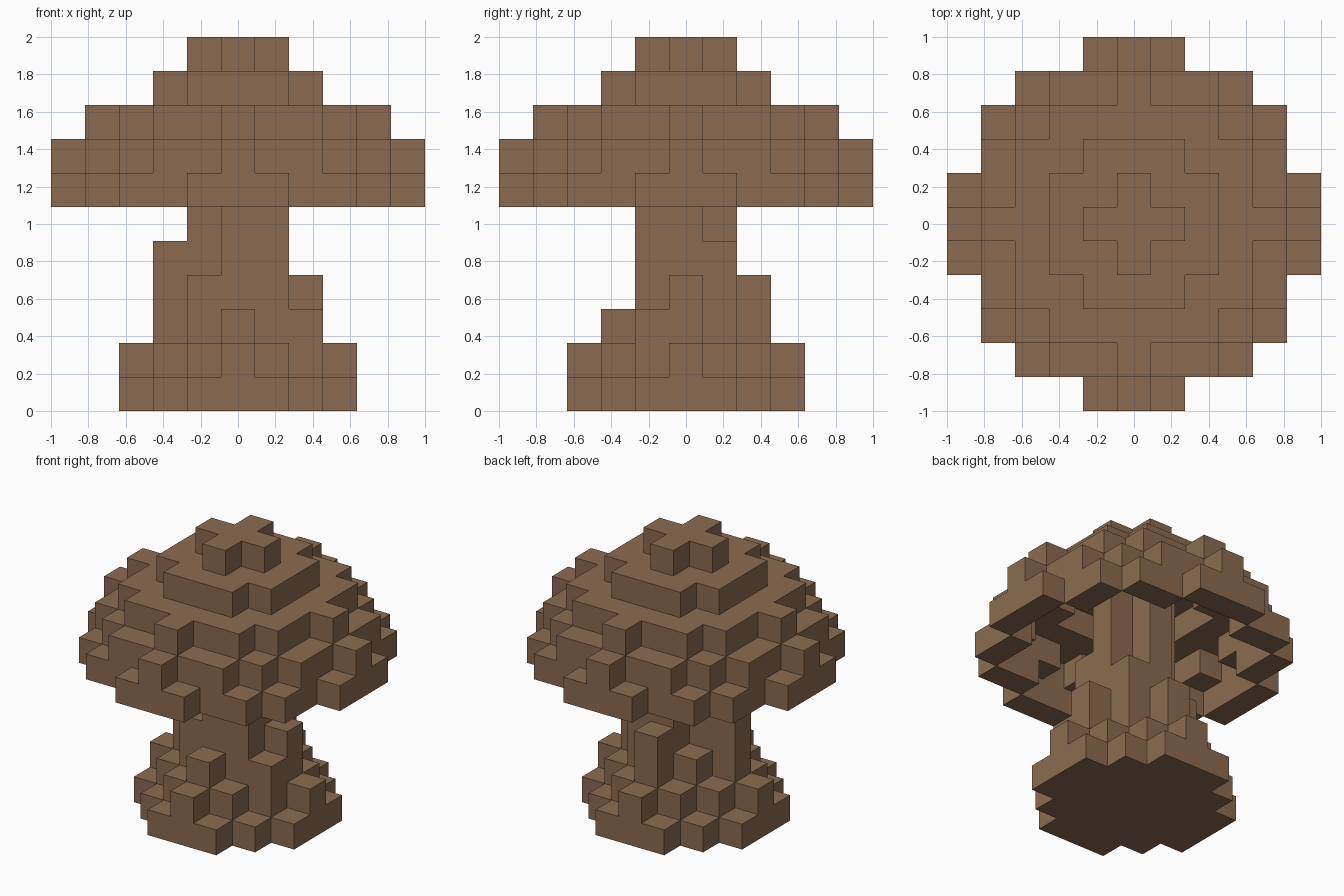
import bpy
import bmesh
from mathutils import Vector

U = 2 / 11  # edge length of one block

cube = bpy.data.objects.get("Cube")
if cube:
    bpy.data.objects.remove(cube, do_unlink=True)

brown = bpy.data.materials.new("mushroom brown")
brown.use_nodes = True
colour = (0.26, 0.148, 0.08, 1)
brown.diffuse_color = colour
bsdf = brown.node_tree.nodes["Principled BSDF"]
bsdf.inputs["Base Color"].default_value = colour
bsdf.inputs["Roughness"].default_value = 0.9


def disc(r2, tip=0):
    """Flat disc of cells within a squared radius, plus four tip cells."""
    span = range(-6, 7)
    cells = {(x, y) for x in span for y in span if x * x + y * y <= r2}
    if tip:
        cells |= {(tip, 0), (-tip, 0), (0, tip), (0, -tip)}
    return cells


def layer(cells, z):
    return {(x, y, z) for x, y in cells}


def column(x, y, top):
    return {(x, y, z) for z in range(top + 1)}


# Base: two stepped discs
base = layer(disc(10), 0) | layer(disc(5, 3), 1)

# Stem: cross-shaped core reaching the cap, with uneven side columns
stem = set()
for x, y in disc(1):
    stem |= column(x, y, 9)
for x, y, top in [(1, -1, 5), (1, 1, 4), (-1, -1, 3), (-1, 1, 2),
                  (-2, 0, 4), (2, 0, 3), (0, 2, 3), (0, -2, 2), (2, -1, 2)]:
    stem |= column(x, y, top)
stem -= base

# Cap: hollow stepped dome, each layer a ring around its cavity
empty = set()
rings = [(disc(26), disc(18)),
         (disc(20, 5), disc(13, 4)),
         (disc(13, 4), disc(5)),
         (disc(5), disc(1)),
         (disc(1), empty)]
cap = set()
for i, (outer, cavity) in enumerate(rings):
    cap |= layer(outer - cavity, 6 + i)

solid = base | stem | cap


def build(name, cells):
    """Mesh of the exposed block faces of one part."""
    bm = bmesh.new()
    verts = {}

    def vert(p):
        key = tuple(round(c * 2) for c in p)
        if key not in verts:
            verts[key] = bm.verts.new(p * U)
        return verts[key]

    for cell in sorted(cells):
        centre = Vector(cell) + Vector((0, 0, 0.5))
        for axis in range(3):
            for sign in (-1, 1):
                n = Vector((0, 0, 0))
                n[axis] = sign
                if tuple(c + int(d) for c, d in zip(cell, n)) in solid:
                    continue
                u = Vector((0, 0, 0))
                u[(axis + 1) % 3] = 1
                v = n.cross(u)
                mid = centre + n / 2
                bm.faces.new([vert(mid + (u * a + v * b) / 2)
                              for a, b in ((-1, -1), (1, -1), (1, 1), (-1, 1))])
    mesh = bpy.data.meshes.new(name)
    bm.to_mesh(mesh)
    bm.free()
    mesh.materials.append(brown)
    obj = bpy.data.objects.new(name, mesh)
    bpy.context.collection.objects.link(obj)


for part, cells in (("base", base), ("stem", stem), ("cap", cap)):
    build(part, cells)
